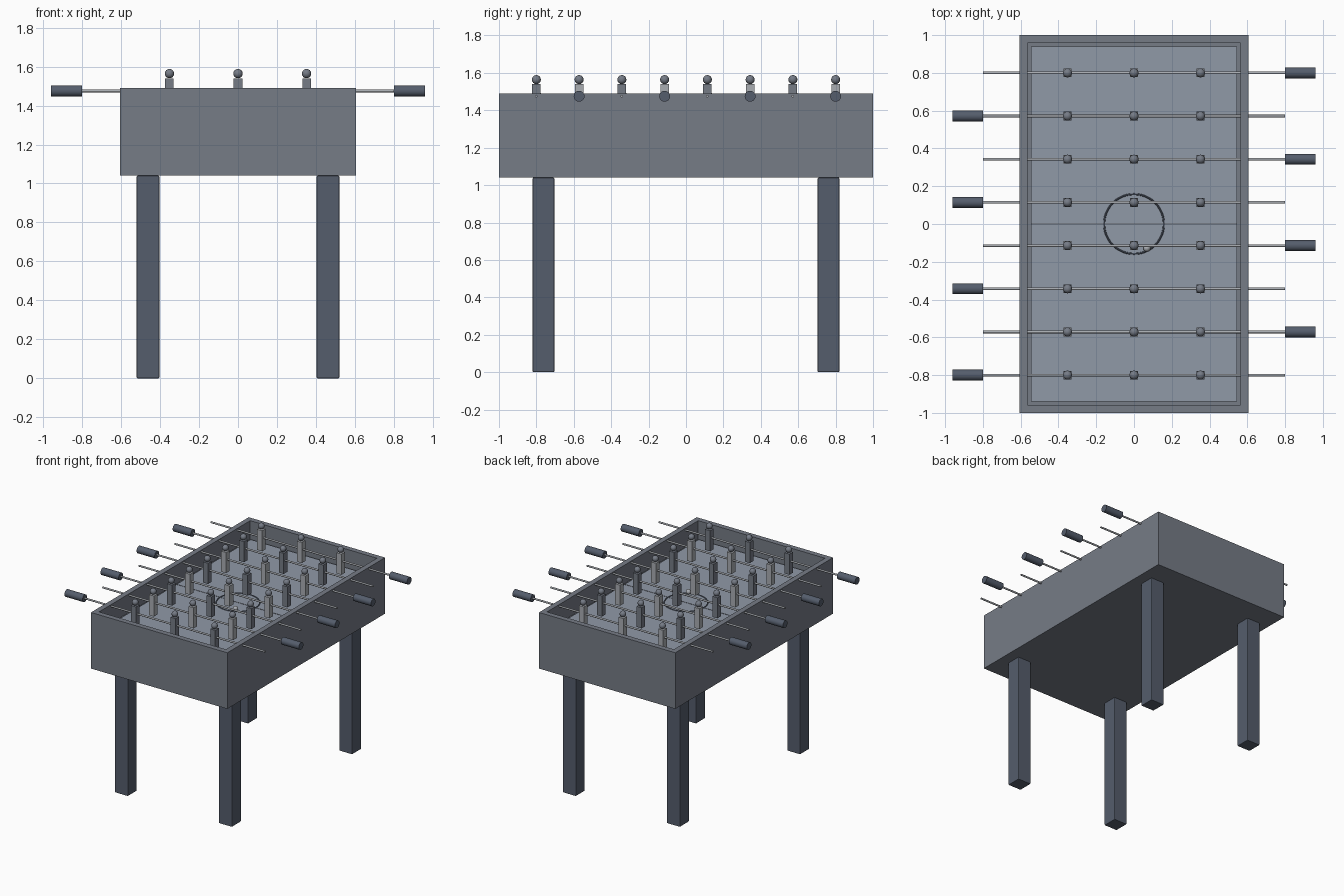
import bpy, bmesh, math

if "Cube" in bpy.data.objects:
    bpy.data.objects.remove(bpy.data.objects["Cube"])


def material(name, r, g, b):
    m = bpy.data.materials.new(name)
    m.diffuse_color = (r, g, b, 1)
    m.use_nodes = True
    m.node_tree.nodes["Principled BSDF"].inputs["Base Color"].default_value = m.diffuse_color
    return m


DARK = material("dark_slate", 0.09, 0.11, 0.15)
MID = material("mid_grey", 0.18, 0.2, 0.24)
LIGHT = material("light_grey", 0.4, 0.42, 0.45)
FIELD = material("field_grey", 0.28, 0.32, 0.39)


def finish(name, mat, bevel=0.0, smooth=False):
    ob = bpy.context.object
    ob.name = name
    ob.data.materials.append(mat)
    if bevel:
        mod = ob.modifiers.new("bevel", 'BEVEL')
        mod.width, mod.segments = bevel, 2
    if smooth:
        bpy.ops.object.shade_smooth_by_angle(angle=math.radians(35))
    return ob


def box(name, lo, hi, mat, bevel=0.0):
    bpy.ops.mesh.primitive_cube_add(size=1, location=[(a + b) / 2 for a, b in zip(lo, hi)])
    bpy.context.object.scale = [b - a for a, b in zip(lo, hi)]
    bpy.ops.object.transform_apply(location=False, rotation=False, scale=True)
    return finish(name, mat, bevel)


def rod_x(name, x0, x1, y, z, r, mat, sides):
    bpy.ops.mesh.primitive_cylinder_add(vertices=sides, radius=r, depth=x1 - x0,
                                        location=((x0 + x1) / 2, y, z),
                                        rotation=(0, math.pi / 2, 0))
    return finish(name, mat, smooth=True)


def ball(name, loc, r, mat):
    bpy.ops.mesh.primitive_uv_sphere_add(segments=20, ring_count=12, radius=r, location=loc)
    return finish(name, mat, smooth=True)


FLOOR, RIM, ROD_Z = 1.35, 1.49, 1.475

# cabinet: box with a sunken pocket in the top
cabinet = box("cabinet", (-0.605, -1, 1.04), (0.605, 1, RIM), MID)
bm = bmesh.new()
bm.from_mesh(cabinet.data)
top = max(bm.faces, key=lambda f: f.calc_center_median().z)
bmesh.ops.inset_region(bm, faces=[top], thickness=0.06)
pocket = bmesh.ops.extrude_discrete_faces(bm, faces=[top])["faces"][0]
bmesh.ops.translate(bm, verts=pocket.verts, vec=(0, 0, FLOOR - 0.01 - RIM))
bm.to_mesh(cabinet.data)
bm.free()

# playing field with its markings
box("playing_field", (-0.545, -0.94, FLOOR - 0.01), (0.545, 0.94, FLOOR), FIELD)
box("centre_line", (-0.545, -0.004, FLOOR - 0.002), (0.545, 0.004, FLOOR + 0.002), MID)
bpy.ops.mesh.primitive_torus_add(major_segments=48, minor_segments=8, major_radius=0.158,
                                 minor_radius=0.005, location=(0, 0, FLOOR))
finish("centre_circle", DARK, smooth=True)

# legs
for sx, side in ((-1, "left"), (1, "right")):
    for sy, end in ((-1, "front"), (1, "back")):
        x, y = sx * 0.462, sy * 0.762
        box(f"{end}_{side}_leg", (x - 0.058, y - 0.058, 0), (x + 0.058, y + 0.058, 1.04),
            DARK, 0.005)

# rods, handles on alternating sides, and three players per rod
for i in range(8):
    y = -0.8 + i * 1.6 / 7
    rod_x(f"rod_{i + 1}", -0.8, 0.8, y, ROD_Z, 0.007, LIGHT, 16)
    right = i % 2 == 1
    x0 = 0.8 if right else -0.96
    rod_x(f"handle_{i + 1}", x0, x0 + 0.16, y, ROD_Z, 0.029, DARK, 24)
    team = LIGHT if right else MID
    for j, x in enumerate((-0.352, 0, 0.352)):
        box(f"player_body_{i + 1}_{j + 1}", (x - 0.022, y - 0.023, 1.375),
            (x + 0.022, y + 0.023, 1.54), team)
        ball(f"player_head_{i + 1}_{j + 1}", (x, y, 1.564), 0.024, MID)

# loose ball on the field
ball("game_ball", (0.068, -0.128, FLOOR + 0.019), 0.019, LIGHT)
